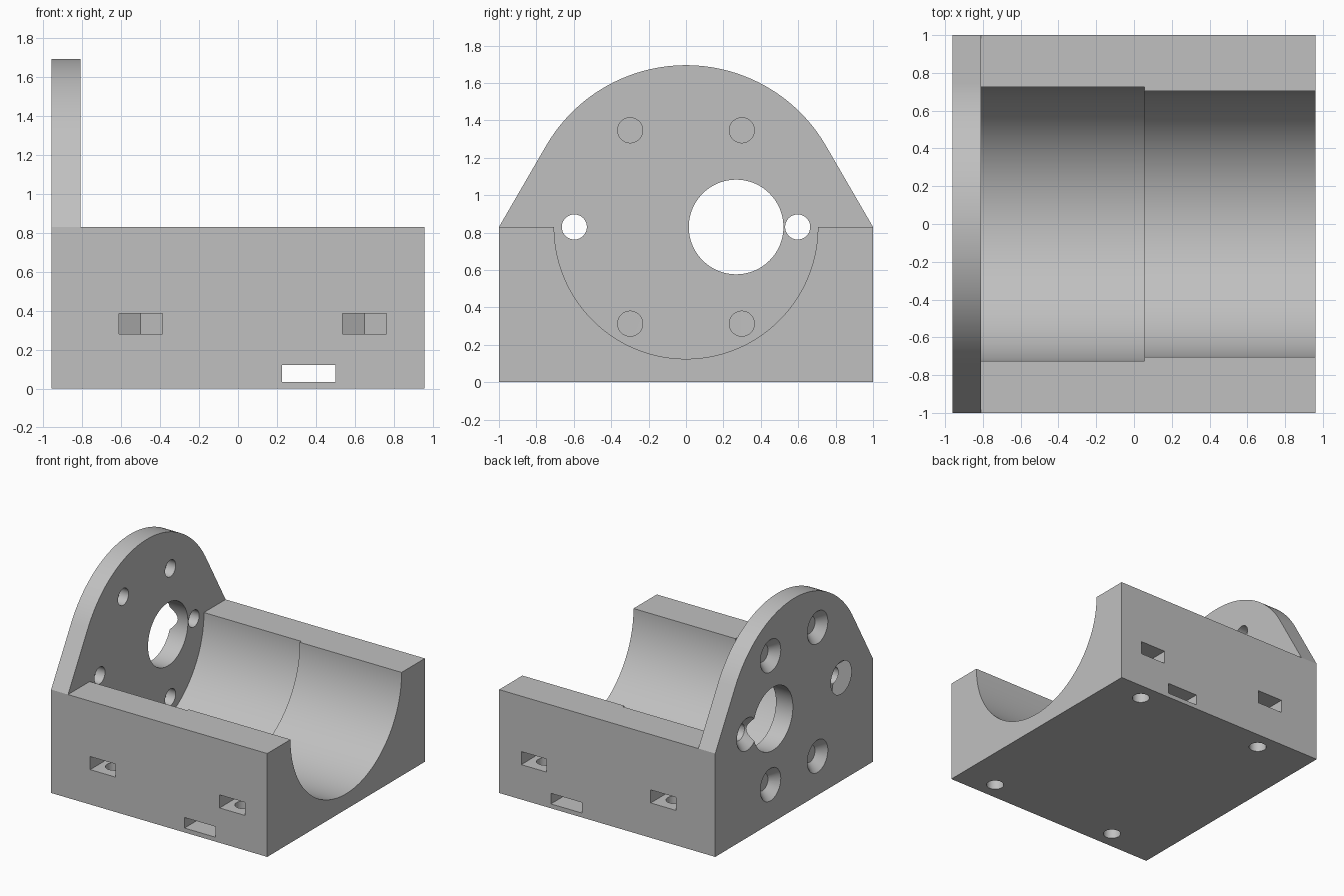
import bpy, bmesh, math
from mathutils import Matrix, Vector

cube = bpy.data.objects.get("Cube")
if cube:
    bpy.data.objects.remove(cube, do_unlink=True)

# Main dimensions
HALF_X, HALF_Y = 0.96, 1.0
PLATE_X = -0.81            # inner face of the end plate
AXIS_Z = 0.83              # bore axis and top of the cradle
DOME_R = 0.865

grey = bpy.data.materials.new("plain grey")
grey.use_nodes = True
colour = (0.53, 0.53, 0.53, 1)
grey.diffuse_color = colour
grey.node_tree.nodes["Principled BSDF"].inputs["Base Color"].default_value = colour


def finish(name, bm):
    bmesh.ops.recalc_face_normals(bm, faces=bm.faces)
    mesh = bpy.data.meshes.new(name)
    bm.to_mesh(mesh)
    bm.free()
    obj = bpy.data.objects.new(name, mesh)
    bpy.context.collection.objects.link(obj)
    mesh.materials.append(grey)
    return obj


def prism(name, points, offset):
    """Extrude a closed outline of 3D points by an offset."""
    bm = bmesh.new()
    face = bm.faces.new([bm.verts.new(p) for p in points])
    new = bmesh.ops.extrude_face_region(bm, geom=[face])["geom"]
    verts = [g for g in new if isinstance(g, bmesh.types.BMVert)]
    bmesh.ops.translate(bm, verts=verts, vec=offset)
    return finish(name, bm)


def rod(name, start, end, r1, r2=None, segments=64):
    """Cylinder or cone between two points."""
    start, end = Vector(start), Vector(end)
    axis = end - start
    bm = bmesh.new()
    turn = axis.to_track_quat('Z', 'Y').to_matrix().to_4x4()
    bmesh.ops.create_cone(bm, cap_ends=True, segments=segments, radius1=r1,
                          radius2=r1 if r2 is None else r2, depth=axis.length,
                          matrix=Matrix.Translation((start + end) / 2) @ turn)
    return finish(name, bm)


def arc(radius, a0, a1, steps=96):
    """Arc about the bore axis as (y, z) pairs, angles in radians."""
    angles = [a0 + (a1 - a0) * i / steps for i in range(steps + 1)]
    return [(radius * math.cos(a), AXIS_Z + radius * math.sin(a)) for a in angles]


# Domed block: full end-plate outline swept along the length
tangent = math.acos(DOME_R / HALF_Y)
outline = [(-HALF_Y, AXIS_Z), (-HALF_Y, 0), (HALF_Y, 0), (HALF_Y, AXIS_Z)]
outline += arc(DOME_R, tangent, math.pi - tangent)
body = prism("motor_cradle", [(-HALF_X, y, z) for y, z in outline],
             (2 * HALF_X, 0, 0))
cutters = []

# Open bore in two steps, clearing everything above the cradle top
for radius, x0, x1 in ((0.725, PLATE_X, 0.055), (0.705, 0, 1.2)):
    shape = [(-1.2, AXIS_Z)] + arc(radius, math.pi, 2 * math.pi)
    shape += [(1.2, AXIS_Z), (1.2, 2), (-1.2, 2)]
    cutters.append(prism("bore_cutter", [(x0, y, z) for y, z in shape],
                         (x1 - x0, 0, 0)))

# Off-centre shaft hole in the plate
cutters.append(rod("shaft_cutter", (-1.1, 0.268, AXIS_Z), (-0.7, 0.268, AXIS_Z),
                   0.253, segments=96))

# Ring of six screw holes, countersunk on the outer face
for i in range(6):
    a = i * math.pi / 3
    y, z = 0.597 * math.cos(a), AXIS_Z + 0.597 * math.sin(a)
    cutters.append(rod("screw_cutter", (-1.1, y, z), (-0.7, y, z), 0.067))
    cutters.append(rod("countersink_cutter", (-1.0, y, z), (-0.89, y, z),
                       0.166, 0.067))

# Nut pockets with pointed ends, and mounting holes from below
for side in (-1, 1):
    for x in (-0.5, 0.65):
        w, y = 0.113, 0.855
        pocket = [(x - w, 1.1), (x - w, y - w * 0.577), (x, y - w * 1.155),
                  (x + w, y - w * 0.577), (x + w, 1.1)]
        cutters.append(prism("nut_pocket_cutter",
                             [(px, side * py, 0.28) for px, py in pocket],
                             (0, 0, 0.105)))
        cutters.append(rod("mount_cutter", (x, side * y, -0.1),
                           (x, side * y, 0.33), 0.065))

# Strap slot passing right through under the bore
cutters.append(prism("strap_cutter",
                     [(0.225, -1.1, 0.035), (0.5, -1.1, 0.035),
                      (0.5, -1.1, 0.12), (0.225, -1.1, 0.12)], (0, 2.2, 0)))

# Cut everything, then drop the cutters
bpy.ops.object.select_all(action='DESELECT')
bpy.context.view_layer.objects.active = body
body.select_set(True)
for cutter in cutters:
    cutter.hide_render = True
    mod = body.modifiers.new("cut", 'BOOLEAN')
    mod.operation = 'DIFFERENCE'
    mod.solver = 'EXACT'
    mod.object = cutter
    bpy.ops.object.modifier_apply(modifier=mod.name)
for cutter in cutters:
    bpy.data.objects.remove(cutter, do_unlink=True)

bpy.ops.object.shade_smooth_by_angle(angle=math.radians(25))
